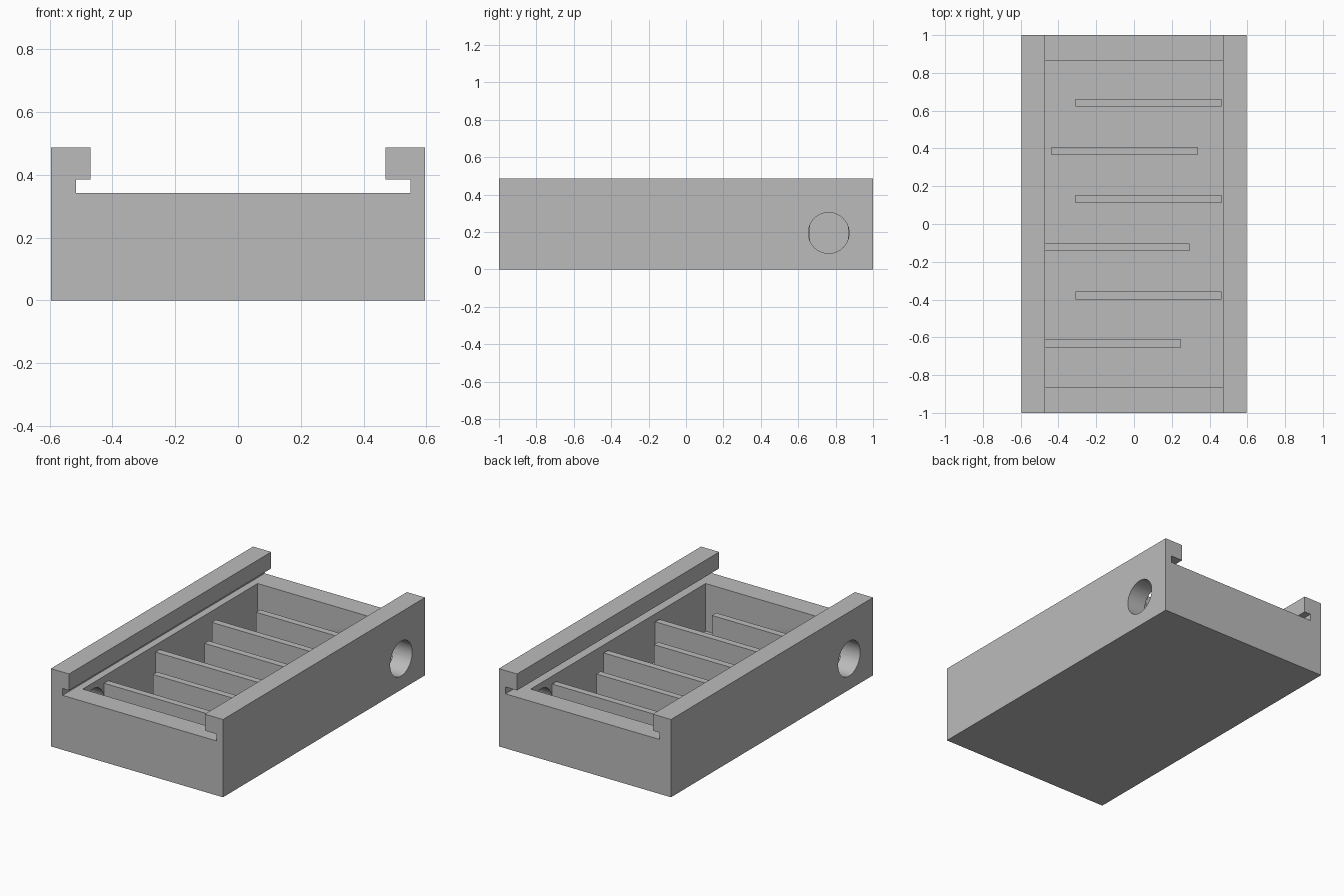
import bpy
import bmesh
import math
from mathutils import Matrix, Vector

if "Cube" in bpy.data.objects:
    bpy.data.objects.remove(bpy.data.objects["Cube"], do_unlink=True)

# Shared sizes
HALF_W, HALF_L = 0.596, 1.0
INNER_W, INNER_L = 0.47, 0.865
FLOOR, RIM, TOP = 0.043, 0.341, 0.487
LIP_Z = 0.384
DIVIDER_TOP = 0.297
DIVIDER_THICK = 0.042

grey = bpy.data.materials.new("plain grey")
grey.use_nodes = True
colour = (0.5, 0.5, 0.5, 1)
grey.diffuse_color = colour
grey.node_tree.nodes["Principled BSDF"].inputs["Base Color"].default_value = colour


def finish(name, bm):
    bmesh.ops.recalc_face_normals(bm, faces=bm.faces)
    mesh = bpy.data.meshes.new(name)
    bm.to_mesh(mesh)
    bm.free()
    mesh.materials.append(grey)
    obj = bpy.data.objects.new(name, mesh)
    bpy.context.collection.objects.link(obj)
    return obj


def box(name, low, high):
    low, high = Vector(low), Vector(high)
    bm = bmesh.new()
    bmesh.ops.create_cube(bm, size=1, matrix=Matrix.Translation((low + high) / 2)
                          @ Matrix.Diagonal((high - low).to_4d()))
    return finish(name, bm)


def side_cylinder(name, x, y, z, radius, depth):
    bm = bmesh.new()
    bmesh.ops.create_cone(bm, cap_ends=True, segments=64, radius1=radius, radius2=radius,
                          depth=depth, matrix=Matrix.Translation((x, y, z))
                          @ Matrix.Rotation(math.pi / 2, 4, "Y"))
    return finish(name, bm)


def cut(target, cutter):
    cutter.hide_render = True
    mod = target.modifiers.new("cut", "BOOLEAN")
    mod.operation = "DIFFERENCE"
    mod.solver = "EXACT"
    mod.object = cutter
    bpy.context.view_layer.objects.active = target
    bpy.ops.object.modifier_apply(modifier=mod.name)
    bpy.data.objects.remove(cutter, do_unlink=True)


# Tray body: end profile with two grooved rails, extruded along y
profile = [(-HALF_W, 0), (HALF_W, 0), (HALF_W, TOP), (INNER_W, TOP), (INNER_W, LIP_Z),
           (0.55, LIP_Z), (0.55, RIM), (-0.515, RIM), (-0.515, LIP_Z),
           (-INNER_W, LIP_Z), (-INNER_W, TOP), (-HALF_W, TOP)]
bm = bmesh.new()
end = bm.faces.new([bm.verts.new((x, -HALF_L, z)) for x, z in profile])
grown = bmesh.ops.extrude_face_region(bm, geom=[end])["geom"]
bmesh.ops.translate(bm, vec=(0, 2 * HALF_L, 0),
                    verts=[v for v in grown if isinstance(v, bmesh.types.BMVert)])
tray = finish("tray_body", bm)

# Open compartment
cut(tray, box("cavity_cutter", (-INNER_W, -INNER_L, FLOOR), (INNER_W, INNER_L, 0.45)))

# Round ports at opposite corners of the side walls
for side in (-1, 1):
    cut(tray, side_cylinder("port_cutter", side * 0.54, side * 0.763, 0.195, 0.109, 0.24))

bpy.ops.object.select_all(action="DESELECT")
tray.select_set(True)
bpy.context.view_layer.objects.active = tray
bpy.ops.object.shade_smooth_by_angle(angle=math.radians(30))

# Staggered dividers, from back to front
spans = [(-0.31, 0.463), (-0.438, 0.335), (-0.31, 0.463),
         (-INNER_W, 0.293), (-0.31, 0.463), (-INNER_W, 0.25)]
for i, (x0, x1) in enumerate(spans):
    y = 0.642 - i * 0.255
    box(f"divider_{i + 1}", (x0, y - DIVIDER_THICK / 2, FLOOR - 0.01),
        (x1, y + DIVIDER_THICK / 2, DIVIDER_TOP))
